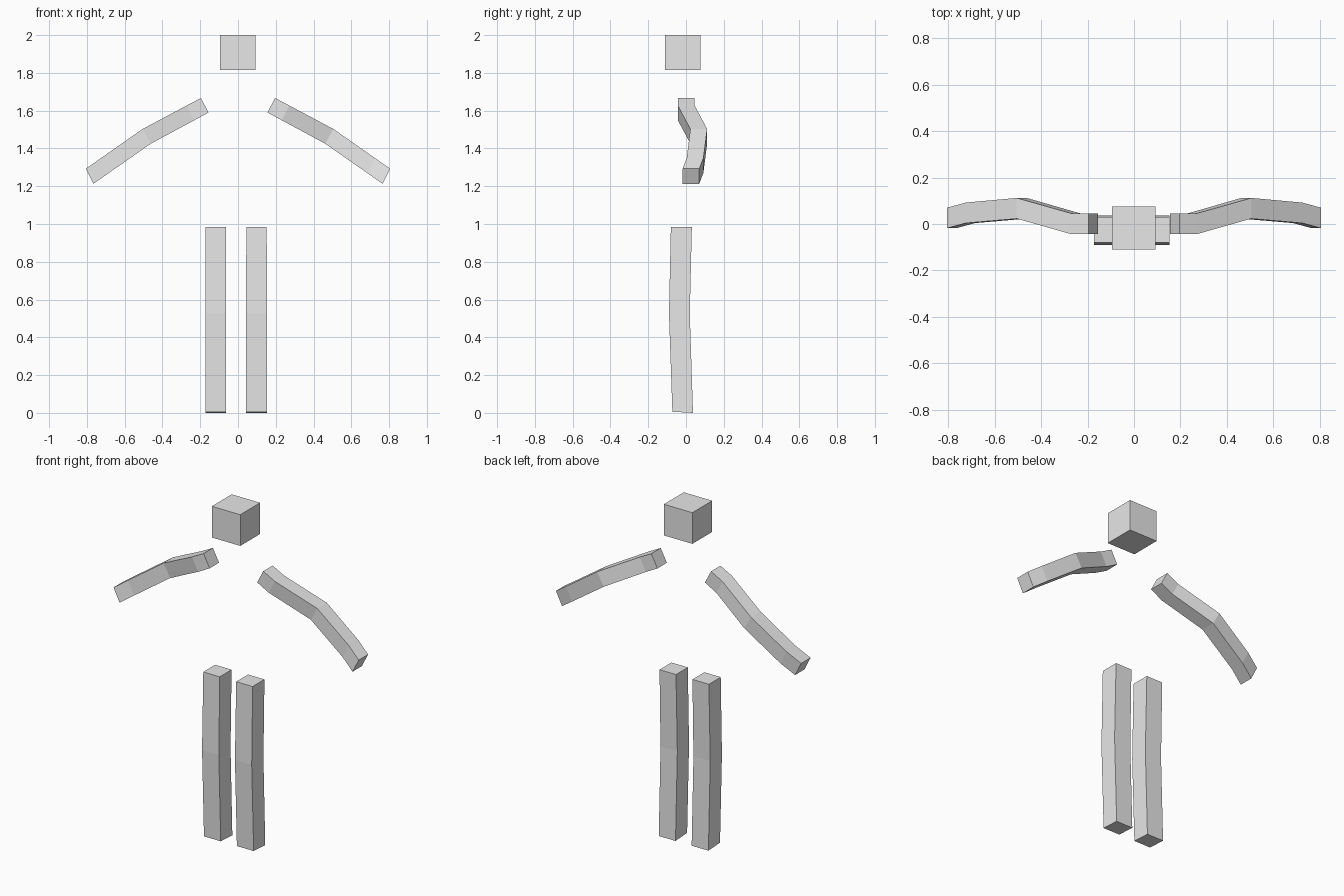
import bpy, bmesh

if "Cube" in bpy.data.objects:
    bpy.data.objects.remove(bpy.data.objects["Cube"])

grey = bpy.data.materials.new("plain grey")
grey.diffuse_color = (0.8, 0.8, 0.8, 1)
grey.use_nodes = True
grey.node_tree.nodes["Principled BSDF"].inputs["Base Color"].default_value = grey.diffuse_color


def loft(name, rings):
    """Box-section solid through a list of four-cornered rings."""
    bm = bmesh.new()
    loops = [[bm.verts.new(p) for p in ring] for ring in rings]
    bm.faces.new(loops[0])
    bm.faces.new(loops[-1])
    for a, b in zip(loops, loops[1:]):
        for i in range(4):
            j = (i + 1) % 4
            bm.faces.new((a[i], a[j], b[j], b[i]))
    bmesh.ops.recalc_face_normals(bm, faces=bm.faces)
    mesh = bpy.data.meshes.new(name)
    bm.to_mesh(mesh)
    bm.free()
    mesh.materials.append(grey)
    obj = bpy.data.objects.new(name, mesh)
    bpy.context.collection.objects.link(obj)
    return obj


def level_ring(x0, x1, y0, y1, z, tilt=0.0):
    return [(x0, y0, z + tilt), (x1, y0, z + tilt), (x1, y1, z), (x0, y1, z)]


# Head: plain cube
loft("head", [level_ring(-0.095, 0.092, -0.11, 0.076, z) for z in (1.815, 2.0)])

# Legs: square posts with a slight forward bend at the knee
for name, x in (("left_leg", 0.098), ("right_leg", -0.118)):
    loft(name, [
        level_ring(x - 0.055, x + 0.055, -0.072, 0.037, 0.0, 0.006),
        level_ring(x - 0.055, x + 0.055, -0.09, 0.02, 0.525),
        level_ring(x - 0.054, x + 0.054, -0.08, 0.031, 0.985),
    ])

# Arms: top edge (x, z), bottom edge (x, z), front and back y per section
sections = [
    ((0.196, 1.667), (0.156, 1.59), -0.043, 0.045),   # shoulder
    ((0.272, 1.627), (0.232, 1.549), -0.043, 0.046),  # upper arm
    ((0.505, 1.503), (0.462, 1.425), 0.023, 0.112),   # elbow
    ((0.725, 1.349), (0.684, 1.27), 0.004, 0.092),    # wrist
    ((0.805, 1.293), (0.765, 1.213), -0.018, 0.07),   # hand
]
for name, s in (("left_arm", 1), ("right_arm", -1)):
    loft(name, [
        [(s * t[0], f, t[1]), (s * t[0], b, t[1]),
         (s * u[0], b, u[1]), (s * u[0], f, u[1])]
        for t, u, f, b in sections
    ])
